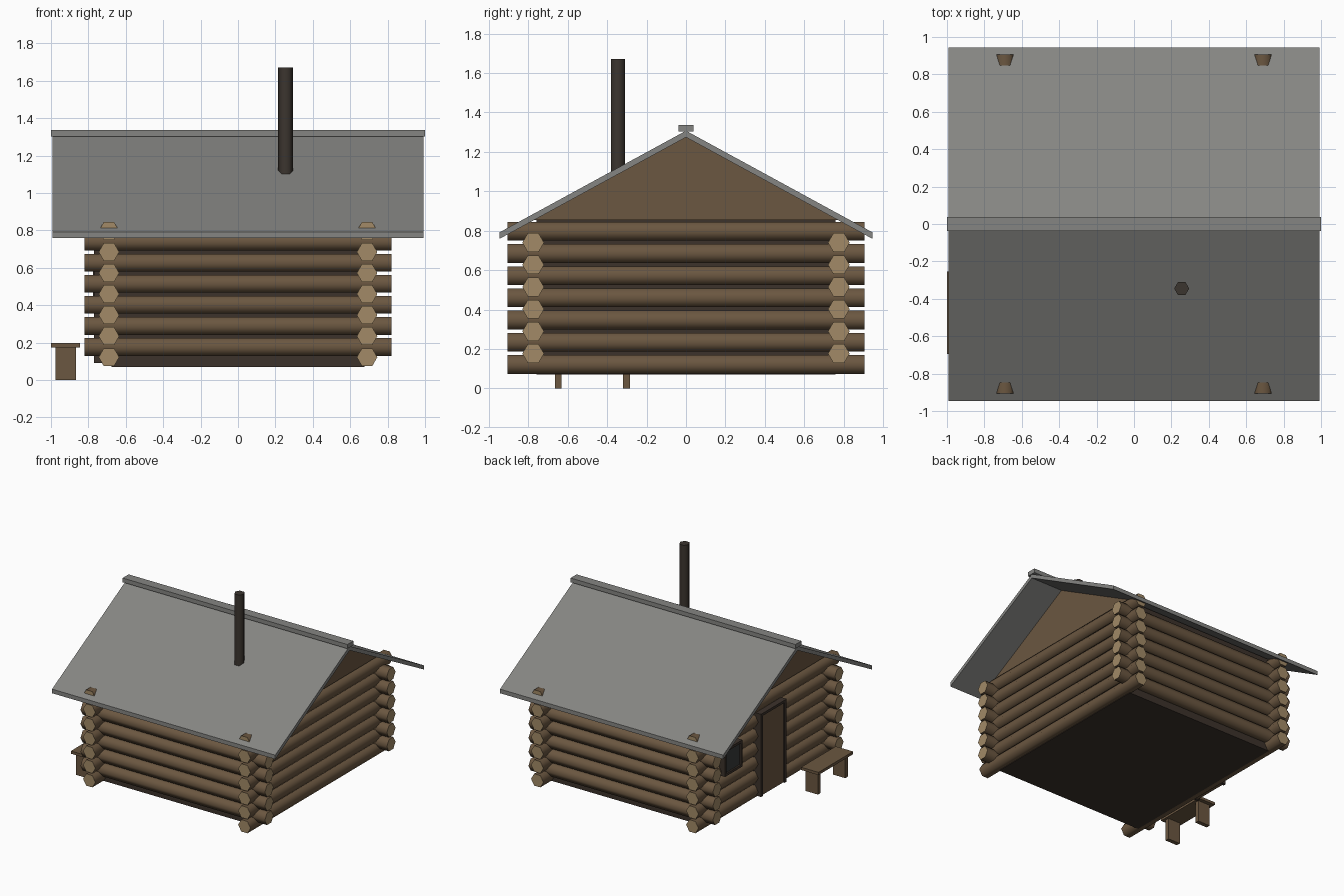
import bpy, bmesh, math

cube = bpy.data.objects.get("Cube")
if cube:
    bpy.data.objects.remove(cube, do_unlink=True)


def material(name, r, g, b):
    m = bpy.data.materials.new(name)
    m.use_nodes = True
    m.diffuse_color = (r, g, b, 1)
    m.node_tree.nodes["Principled BSDF"].inputs["Base Color"].default_value = (r, g, b, 1)
    return m


BARK = material("log brown", 0.147, 0.095, 0.052)
CUT = material("cut wood tan", 0.36, 0.255, 0.135)
DARK = material("dark wood", 0.045, 0.032, 0.024)
ROOF = material("roof grey", 0.235, 0.235, 0.225)
PIPE = material("chimney black", 0.044, 0.035, 0.028)
GLASS = material("window glass", 0.04, 0.043, 0.042)

AXES = {
    "x": lambda u, v, w: (w, u, v),
    "y": lambda u, v, w: (u, w, v),
    "z": lambda u, v, w: (u, v, w),
}


def prism(name, profile, axis, lo, hi, mat, cap=None, smooth=False):
    """Extrude a 2D profile along an axis; cap colours the two ends."""
    bm = bmesh.new()
    place = AXES[axis]
    a = [bm.verts.new(place(u, v, lo)) for u, v in profile]
    b = [bm.verts.new(place(u, v, hi)) for u, v in profile]
    n = len(profile)
    ends = [bm.faces.new(a), bm.faces.new(b)]
    for i in range(n):
        j = (i + 1) % n
        bm.faces.new((a[i], a[j], b[j], b[i]))
    if cap:
        for f in ends:
            f.material_index = 1
    bmesh.ops.recalc_face_normals(bm, faces=bm.faces)
    mesh = bpy.data.meshes.new(name)
    bm.to_mesh(mesh)
    bm.free()
    mesh.materials.append(mat)
    if cap:
        mesh.materials.append(cap)
    ob = bpy.data.objects.new(name, mesh)
    bpy.context.collection.objects.link(ob)
    if smooth:
        bpy.ops.object.select_all(action="DESELECT")
        ob.select_set(True)
        bpy.context.view_layer.objects.active = ob
        bpy.ops.object.shade_smooth_by_angle(angle=math.radians(65))
    return ob


def box(name, x, y, z, mat):
    return prism(name, [(x[0], y[0]), (x[1], y[0]), (x[1], y[1]), (x[0], y[1])],
                 "z", z[0], z[1], mat)


def hexagon(u, v, r):
    return [(u + r * math.cos(k * math.pi / 3), v + r * math.sin(k * math.pi / 3))
            for k in range(6)]


# Interlocking log walls
STEP, R = 0.1125, 0.055
for s, side in ((-1, "right"), (1, "left")):
    for i in range(7):
        prism(f"{side}_wall_log_{i}", hexagon(s * 0.69, 0.122 + i * STEP, R),
              "y", -0.905, 0.905, BARK, CUT, True)
for s, side in ((-1, "front"), (1, "back")):
    for i in range(6):
        prism(f"{side}_wall_log_{i}", hexagon(s * 0.775, 0.177 + i * STEP, R),
              "x", -0.82, 0.82, BARK, CUT, True)

# Dark core with floor
box("inner_walls", (-0.675, 0.675), (-0.757, 0.757), (0.07, 0.857), DARK)

# Gable triangles
APEX, SLOPE = 1.274, 0.545
for s, side in ((-1, "right"), (1, "left")):
    w = (APEX - 0.855) / SLOPE
    lo, hi = sorted((s * 0.675, s * 0.705))
    prism(f"{side}_gable", [(-w, 0.855), (w, 0.855), (0, APEX)], "x", lo, hi, BARK)

# Roof slabs and ridge cap
EAVE, THICK = 0.945, 0.033
low = APEX - SLOPE * EAVE
for s, side in ((-1, "front"), (1, "back")):
    prism(f"{side}_roof", [(0, APEX), (s * EAVE, low), (s * EAVE, low + THICK),
                           (0, APEX + THICK)], "x", -0.993, 0.993, ROOF)
box("ridge_cap", (-1, 1), (-0.038, 0.038), (1.303, 1.337), ROOF)

# Stove pipe
prism("chimney", hexagon(0.255, -0.345, 0.04), "z", 1.0, 1.67, PIPE, smooth=True)

# Door with frame on the right wall
box("door", (-0.757, -0.69), (-0.155, 0.12), (0.09, 0.735), BARK)
for name, y in (("front", (-0.18, -0.155)), ("back", (0.12, 0.145))):
    box(f"door_jamb_{name}", (-0.77, -0.69), y, (0.09, 0.755), DARK)
box("door_lintel", (-0.77, -0.69), (-0.155, 0.12), (0.735, 0.755), DARK)

# Window with frame on the right wall
box("window_glass", (-0.762, -0.69), (0.41, 0.59), (0.45, 0.625), GLASS)
for name, y in (("front", (0.39, 0.41)), ("back", (0.59, 0.61))):
    box(f"window_jamb_{name}", (-0.775, -0.69), y, (0.43, 0.645), DARK)
for name, z in (("sill", (0.43, 0.45)), ("lintel", (0.625, 0.645))):
    box(f"window_{name}", (-0.775, -0.69), (0.41, 0.59), z, DARK)

# Bench
box("bench_seat", (-1, -0.845), (-0.695, -0.255), (0.175, 0.197), BARK)
for name, y in (("front", -0.648), ("back", -0.302)):
    box(f"bench_leg_{name}", (-0.975, -0.865), (y - 0.017, y + 0.017), (0, 0.175), BARK)
